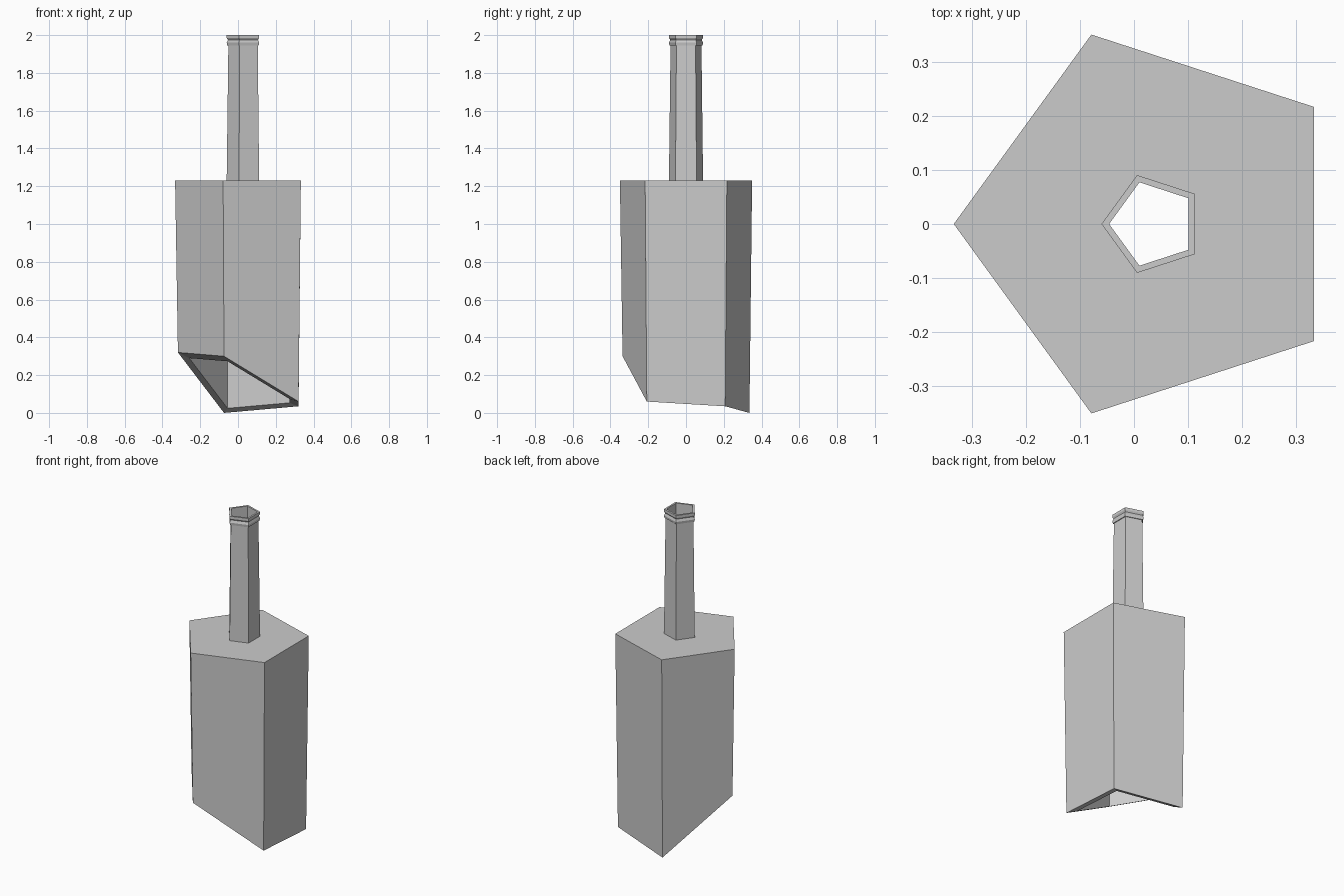
import bpy, bmesh, math

if "Cube" in bpy.data.objects:
    bpy.data.objects.remove(bpy.data.objects["Cube"])

SIDES = 5
CENTRE_X = 0.035
BROKEN_Z = [0.32, 0.30, 0.06, 0.035, 0.0]   # jagged edge height at each corner
MEAN_Z = sum(BROKEN_Z) / SIDES
WALL = 0.83                                  # inner rim relative to outer rim

bm = bmesh.new()


def ring(radius, heights):
    """Pentagon of vertices with one corner pointing to -x."""
    verts = []
    for k in range(SIDES):
        a = math.pi + k * math.tau / SIDES
        verts.append(bm.verts.new((CENTRE_X + radius * math.cos(a),
                                   radius * math.sin(a), heights[k])))
    return verts


def level(radius, z):
    return ring(radius, [z] * SIDES)


# outer skin: broken edge, body, shoulder, neck, collar, lip
outer = [(0.368, 1.23), (0.095, 1.23), (0.086, 1.945), (0.092, 1.945),
         (0.095, 1.960), (0.088, 1.975), (0.095, 1.985), (0.095, 2.0)]
# inner skin: mouth, neck bore, hollow body
inner = [(0.081, 2.0), (0.081, 1.19), (0.305, 1.19)]

rings = [ring(0.353, BROKEN_Z)]
rings += [level(r, z) for r, z in outer + inner]
rings.append(ring(0.353 * WALL, [MEAN_Z + (z - MEAN_Z) * WALL for z in BROKEN_Z]))

# bridge the rings; the last one closes back to the first along the broken rim
for i, low in enumerate(rings):
    high = rings[(i + 1) % len(rings)]
    for k in range(SIDES):
        n = (k + 1) % SIDES
        bm.faces.new((low[k], low[n], high[n], high[k]))

bmesh.ops.recalc_face_normals(bm, faces=bm.faces)
mesh = bpy.data.meshes.new("broken_bottle")
bm.to_mesh(mesh)
bm.free()
bottle = bpy.data.objects.new("broken_bottle", mesh)
bpy.context.collection.objects.link(bottle)
